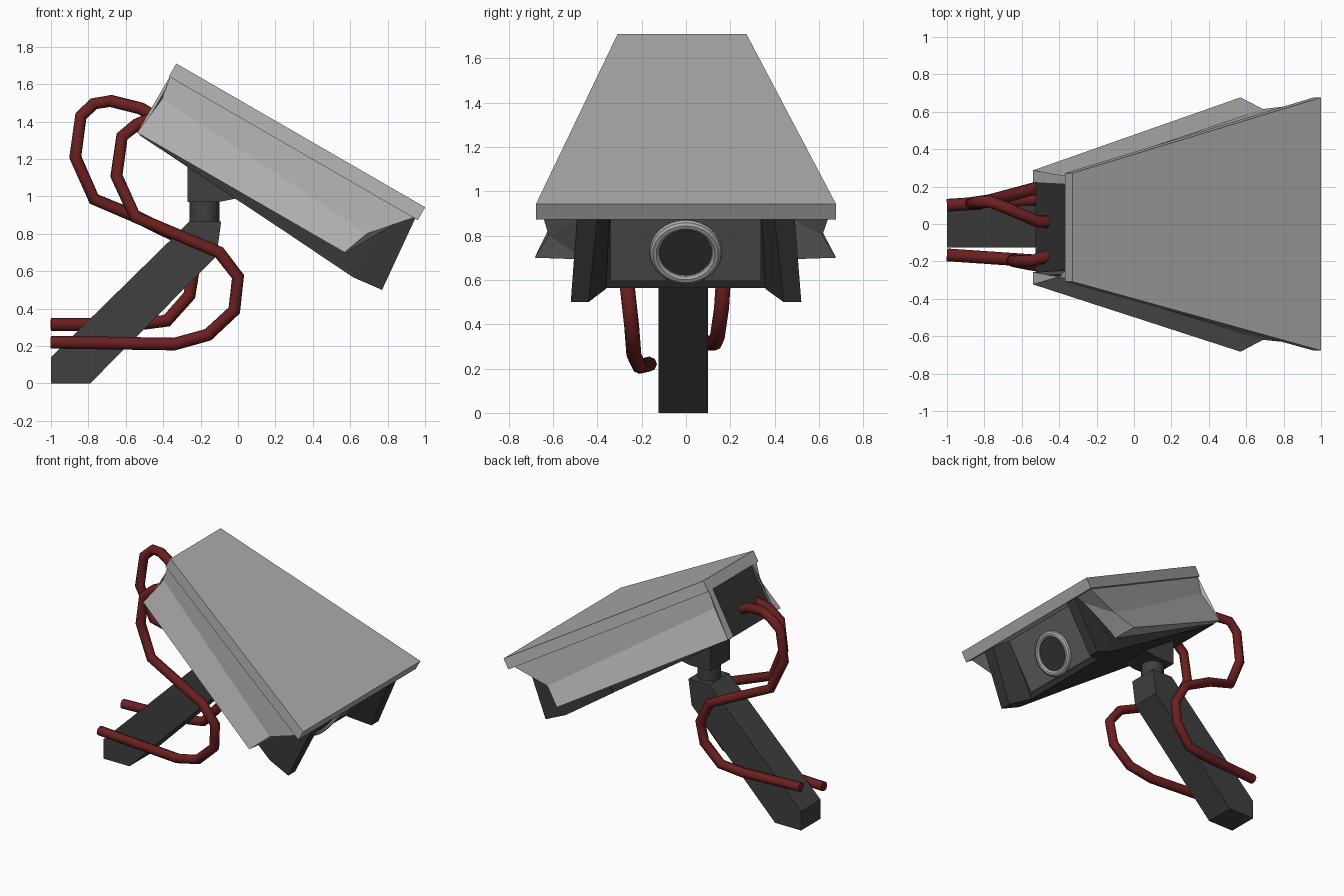
import bpy, bmesh
from math import radians
from mathutils import Vector

if "Cube" in bpy.data.objects:
    bpy.data.objects.remove(bpy.data.objects["Cube"])


def material(name, rgb):
    m = bpy.data.materials.new(name)
    m.diffuse_color = (*rgb, 1)
    m.use_nodes = True
    m.node_tree.nodes["Principled BSDF"].inputs["Base Color"].default_value = m.diffuse_color
    return m


LIGHT = material("light_grey", (0.42, 0.42, 0.42))
MID = material("mid_grey", (0.12, 0.12, 0.12))
DARK = material("dark_grey", (0.035, 0.035, 0.035))
ARM = material("arm_grey", (0.05, 0.05, 0.05))
RED = material("cable_red", (0.15, 0.014, 0.014))


# Camera frame: u runs forward along the 30 degree slope, w is up from the roof
def P(u, y, w):
    return Vector((-0.33 + 0.866 * u + 0.5 * w,
                   y - 0.018 * (1 - u / 1.537),
                   1.71 - 0.5 * u + 0.866 * w))


def loft(name, ring_a, ring_b, mat):
    """Closed solid joining two rings of equal length."""
    bm = bmesh.new()
    a = [bm.verts.new(p) for p in ring_a]
    b = [bm.verts.new(p) for p in ring_b]
    n = len(a)
    bm.faces.new(a)
    bm.faces.new(b)
    for i in range(n):
        j = (i + 1) % n
        bm.faces.new((a[i], a[j], b[j], b[i]))
    bmesh.ops.triangulate(bm, faces=[f for f in bm.faces if len(f.verts) > 4])
    bmesh.ops.recalc_face_normals(bm, faces=bm.faces)
    me = bpy.data.meshes.new(name)
    bm.to_mesh(me)
    bm.free()
    me.materials.append(mat)
    ob = bpy.data.objects.new(name, me)
    bpy.context.collection.objects.link(ob)
    return ob


def slab(u, half_top, half_bot, top, bot):
    return [P(u, -half_top, top), P(u, half_top, top),
            P(u, half_bot, bot), P(u, -half_bot, bot)]


def prism(name, profile, y0, y1, mat):
    return loft(name, [(x, y0, z) for x, z in profile],
                [(x, y1, z) for x, z in profile], mat)


# Tapered sunshade roof, housing and front panel
loft("roof", slab(0, 0.29, 0.29, 0, -0.08), slab(1.537, 0.677, 0.677, 0, -0.08), LIGHT)
loft("housing", slab(0.02, 0.26, 0.26, -0.075, -0.43),
     slab(1.40, 0.48, 0.50, -0.075, -0.515), DARK)
loft("front_panel", slab(1.38, 0.34, 0.34, -0.075, -0.475),
     slab(1.408, 0.34, 0.34, -0.075, -0.475), MID)

for side, s in (("right", -1), ("left", 1)):
    # Folded side skirt with a swept front end
    back = [(0.005, 0.23, -0.078), (0.005, 0.275, -0.078), (0.03, 0.265, -0.2),
            (0.003, 0.305, -0.425), (0.003, 0.24, -0.425)]
    front = [(1.50, 0.45, -0.078), (1.512, 0.645, -0.078), (1.338, 0.617, -0.278),
             (1.284, 0.68, -0.425), (1.30, 0.45, -0.425)]
    loft("skirt_" + side, [P(u, s * y, w) for u, y, w in back],
         [P(u, s * y, w) for u, y, w in front], LIGHT)

    # Cheek that projects beside the lens
    top = [(1.0, 0.425, -0.075), (1.52, 0.49, -0.075), (1.52, 0.40, -0.075),
           (1.41, 0.34, -0.075), (1.0, 0.34, -0.075)]
    bottom = [(1.0, 0.435, -0.491), (1.39, 0.51, -0.517), (1.558, 0.52, -0.498),
              (1.558, 0.44, -0.498), (1.41, 0.36, -0.515)]
    top.insert(1, (1.39, 0.485, -0.075))
    bottom.append((1.0, 0.34, -0.491))
    loft("cheek_" + side, [P(u, s * y, w) for u, y, w in top],
         [P(u, s * y, w) for u, y, w in bottom], DARK)

# Lens and its ring
tilt = (0, radians(120), 0)
bpy.ops.mesh.primitive_torus_add(major_segments=32, minor_segments=10, major_radius=0.14,
                                 minor_radius=0.024, location=P(1.412, 0, -0.32), rotation=tilt)
ring = bpy.context.object
ring.name = "lens_ring"
ring.data.materials.append(LIGHT)
bpy.ops.object.shade_smooth_by_angle()
bpy.ops.mesh.primitive_cylinder_add(vertices=32, radius=0.13, depth=0.04,
                                    location=P(1.40, 0, -0.32), rotation=tilt)
lens = bpy.context.object
lens.name = "lens"
lens.data.materials.append(DARK)

# Mount block, swivel and slanted wall arm
prism("mount_block", [(-0.27, 0.97), (-0.10, 0.97), (0.0, 0.99), (0.0, 1.06), (-0.27, 1.25)],
      -0.125, 0.105, ARM)
bpy.ops.mesh.primitive_cylinder_add(vertices=16, radius=0.08, depth=0.18,
                                    location=(-0.18, -0.012, 0.91))
swivel = bpy.context.object
swivel.name = "swivel"
swivel.data.materials.append(ARM)
bpy.ops.object.shade_smooth_by_angle()
prism("arm", [(-1, 0), (-0.79, 0), (-0.115, 0.68), (-0.09, 0.865), (-0.26, 0.865), (-1, 0.14)],
      -0.125, 0.10, ARM)


# Looping cables
def cable(name, points):
    cu = bpy.data.curves.new(name, 'CURVE')
    cu.dimensions = '3D'
    cu.bevel_depth = 0.034
    cu.bevel_resolution = 2
    cu.use_fill_caps = True
    sp = cu.splines.new('POLY')
    sp.points.add(len(points) - 1)
    for pt, co in zip(sp.points, points):
        pt.co = (*co, 1)
    cu.materials.append(RED)
    ob = bpy.data.objects.new(name, cu)
    bpy.context.collection.objects.link(ob)


cable("cable_right", [
    (-1, -0.165, 0.22), (-0.34, -0.21, 0.21), (-0.16, -0.235, 0.26), (-0.02, -0.245, 0.39),
    (0.0, -0.265, 0.57), (-0.10, -0.27, 0.70), (-0.55, -0.215, 0.89), (-0.65, -0.195, 1.11),
    (-0.62, -0.20, 1.32), (-0.54, -0.195, 1.385), (-0.43, -0.165, 1.43)])
cable("cable_left", [
    (-1, 0.10, 0.315), (-0.55, 0.13, 0.315), (-0.38, 0.14, 0.335), (-0.26, 0.16, 0.47),
    (-0.235, 0.17, 0.62), (-0.32, 0.18, 0.78), (-0.53, 0.19, 0.885), (-0.77, 0.125, 0.985),
    (-0.87, 0.11, 1.21), (-0.84, 0.115, 1.43), (-0.77, 0.12, 1.495), (-0.68, 0.085, 1.51),
    (-0.52, 0.015, 1.47), (-0.42, 0.01, 1.41)])
